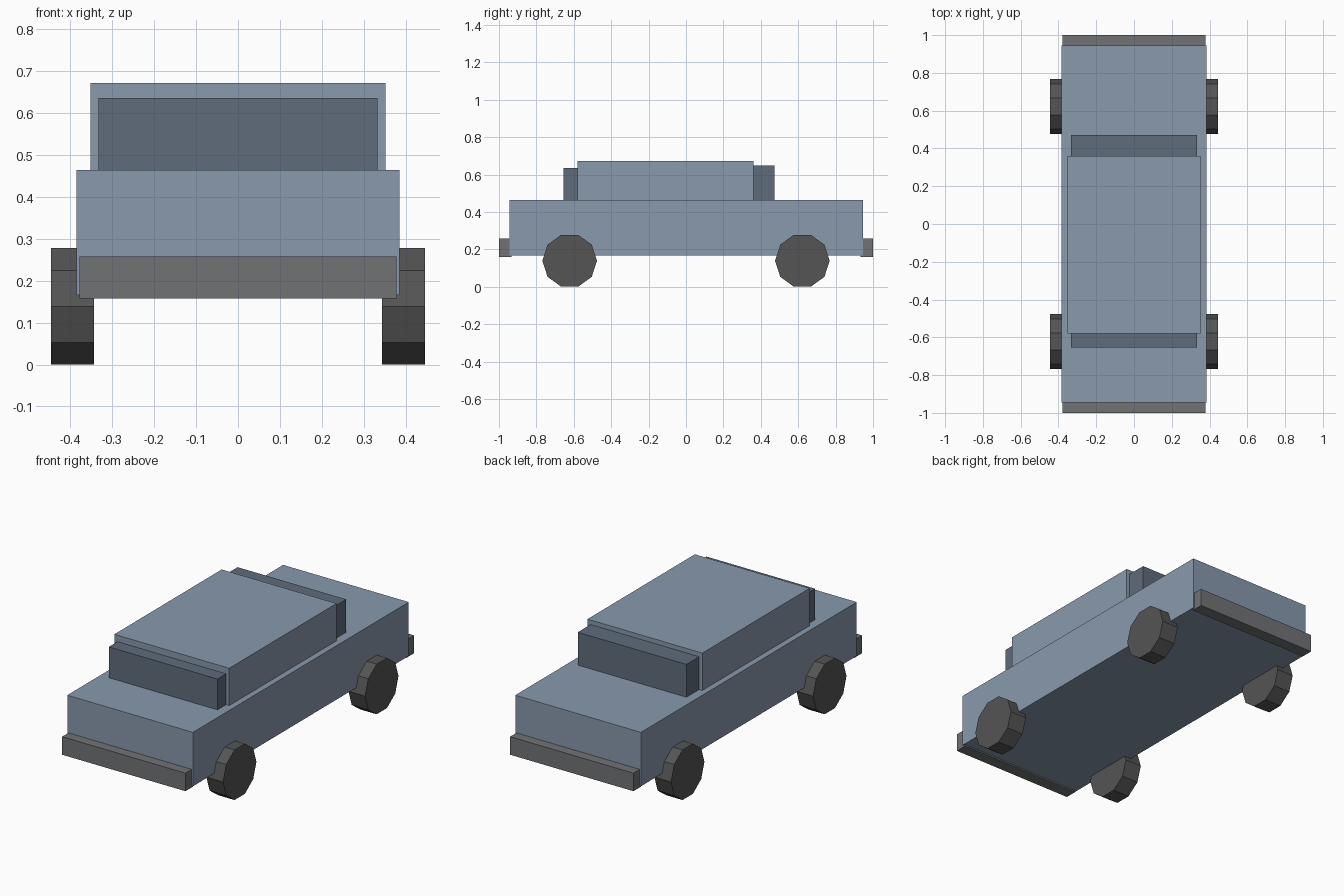
import bpy
from math import pi

if "Cube" in bpy.data.objects:
    bpy.data.objects.remove(bpy.data.objects["Cube"])


def material(name, rgb):
    mat = bpy.data.materials.new(name)
    mat.diffuse_color = (*rgb, 1)
    mat.use_nodes = True
    mat.node_tree.nodes["Principled BSDF"].inputs["Base Color"].default_value = mat.diffuse_color
    return mat


PAINT = material("paint", (0.25, 0.32, 0.42))
GLASS = material("glass", (0.115, 0.15, 0.20))
TRIM = material("trim", (0.16, 0.17, 0.175))
RUBBER = material("rubber", (0.09, 0.09, 0.09))


def finish(name, mat):
    obj = bpy.context.object
    obj.name = name
    bpy.ops.object.transform_apply(location=False, rotation=True, scale=True)
    obj.data.materials.append(mat)


def box(name, half_width, y, z, mat):
    """Box centred on x = 0, spanning the given y and z ranges."""
    bpy.ops.mesh.primitive_cube_add(size=1, location=(0, sum(y) / 2, sum(z) / 2))
    bpy.context.object.scale = (2 * half_width, y[1] - y[0], z[1] - z[0])
    finish(name, mat)


# Body and cabin
box("body", 0.385, (-0.945, 0.945), (0.166, 0.465), PAINT)
box("cabin", 0.352, (-0.58, 0.36), (0.46, 0.672), PAINT)

# Windows standing proud of the cabin ends
box("windshield", 0.333, (-0.655, -0.57), (0.46, 0.636), GLASS)
box("rear_window", 0.333, (0.35, 0.472), (0.46, 0.647), GLASS)

# Bumpers
box("front_bumper", 0.378, (-1.0, -0.932), (0.158, 0.258), TRIM)
box("rear_bumper", 0.378, (0.932, 1.0), (0.158, 0.258), TRIM)

# Ten-sided wheels resting on the ground on a flat
for end, y in (("front", -0.622), ("rear", 0.622)):
    for side, x in (("left", -0.395), ("right", 0.395)):
        bpy.ops.mesh.primitive_cylinder_add(
            vertices=10, radius=0.146, depth=0.102,
            location=(x, y, 0.139), rotation=(0, pi / 2, 0))
        finish(f"{end}_{side}_wheel", RUBBER)
